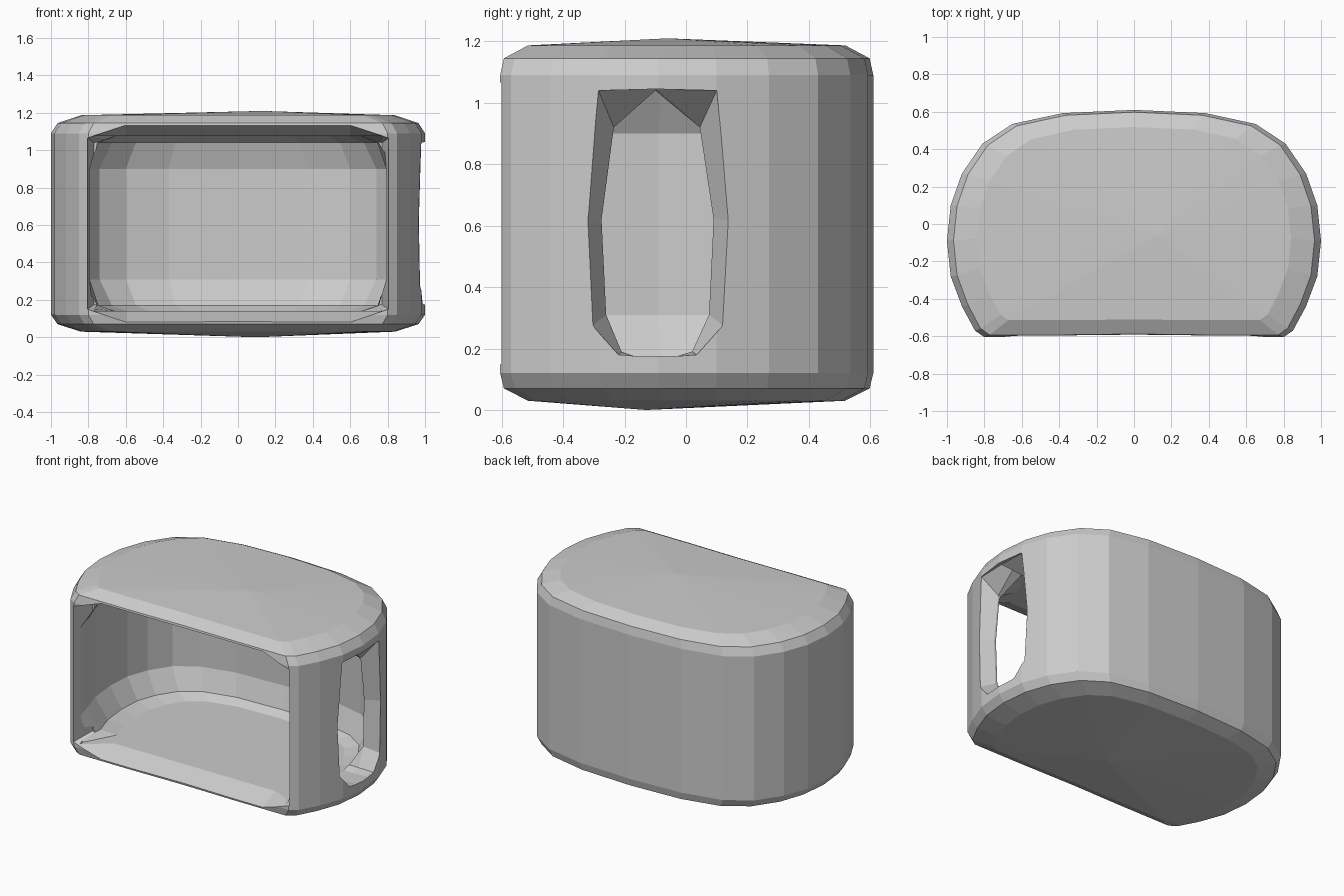
import bpy, bmesh

if "Cube" in bpy.data.objects:
    bpy.data.objects.remove(bpy.data.objects["Cube"])


def mirror(half):
    """Close a right-hand half outline (back centre to front) across x = 0."""
    return half + [(-x, y) for x, y in reversed(half) if x > 0]


def loft(name, rings, apex_start=None, apex_end=None):
    """Skin a stack of equal-length rings, closing ends flat or to an apex."""
    bm = bmesh.new()
    loops = [[bm.verts.new(p) for p in r] for r in rings]
    n = len(loops[0])
    for a, b in zip(loops, loops[1:]):
        for i in range(n):
            j = (i + 1) % n
            bm.faces.new((a[i], a[j], b[j], b[i]))
    for loop, apex in ((loops[0], apex_start), (loops[-1], apex_end)):
        if apex:
            c = bm.verts.new(apex)
            for i in range(n):
                bm.faces.new((loop[i], loop[(i + 1) % n], c))
        else:
            bm.faces.new(loop)
    bmesh.ops.recalc_face_normals(bm, faces=bm.faces)
    mesh = bpy.data.meshes.new(name)
    bm.to_mesh(mesh)
    bm.free()
    ob = bpy.data.objects.new(name, mesh)
    bpy.context.collection.objects.link(ob)
    return ob


def cut(target, cutter):
    mod = target.modifiers.new(cutter.name, 'BOOLEAN')
    mod.operation = 'DIFFERENCE'
    mod.solver = 'EXACT'
    mod.object = cutter
    cutter.hide_render = True
    cutter.hide_set(True)


# Rounded body with bevelled rims and slightly domed top and bottom
plan = mirror([(0, .61), (.38, .593), (.65, .535), (.81, .43), (.92, .27),
               (.98, .10), (1.0, -.09), (.98, -.28), (.92, -.44),
               (.85, -.57), (.80, -.605), (.4, -.605), (0, -.60)])
levels = [(.03, .84, .85), (.07, .965, .98), (.12, 1, 1),
          (1.09, 1, 1), (1.145, .965, .98), (1.187, .84, .85)]
body = loft("hollow_body",
            [[(x * sx, y * sy, z) for x, y in plan] for z, sx, sy in levels],
            (.1, -.13, 0), (.13, -.06, 1.21))

# Cavity, open to the front, with bevelled floor and ceiling edges
inner = mirror([(0, .52), (.37, .505), (.60, .45), (.74, .36), (.83, .22),
                (.88, .08), (.89, -.09), (.87, -.28), (.82, -.44),
                (.79, -.56), (.79, -.70)])
stack = [(.14, .80), (.17, .91), (.31, 1), (.90, 1), (1.04, .91), (1.075, .80)]
cavity = loft("cavity_cutter",
              [[(x * (s if y > -.5 else max(s, .97)), y * s if y > -.5 else y, z)
                for x, y in inner] for z, s in stack])
cut(body, cavity)


# Flared mouth of the front opening
def mouth_ring(y, w, lo, hi, dip):
    half = [(w, hi), (w, lo), (.6, lo - dip)]
    return [(x, y, z) for x, z in [(.6, hi + dip)] + half +
            [(-.6, lo - dip), (-w, lo), (-w, hi), (-.6, hi + dip)]]


mouth = loft("mouth_cutter", [mouth_ring(-.45, .77, .175, 1.04, .03),
                              mouth_ring(-.60, .805, .15, 1.065, .07),
                              mouth_ring(-.75, .805, .15, 1.065, .07)])
cut(body, mouth)

# Tall side window with a bevelled surround, right side only
outer_win = [(-.10, 1.045), (-.285, 1.04), (-.325, .62), (-.305, .275),
             (-.22, .18), (-.16, .175), (-.03, .175), (.035, .18),
             (.12, .275), (.142, .62), (.10, 1.04)]
inner_win = [(-.10, 1.04), (-.235, .92), (-.275, .62), (-.26, .31),
             (-.21, .19), (-.16, .172), (-.03, .172), (.02, .19),
             (.075, .31), (.09, .62), (.045, .92)]
window = loft("window_cutter",
              [[(x, y, z) for y, z in ring] for x, ring in
               ((.6, inner_win), (.885, inner_win),
                (.975, outer_win), (1.1, outer_win))])
cut(body, window)
